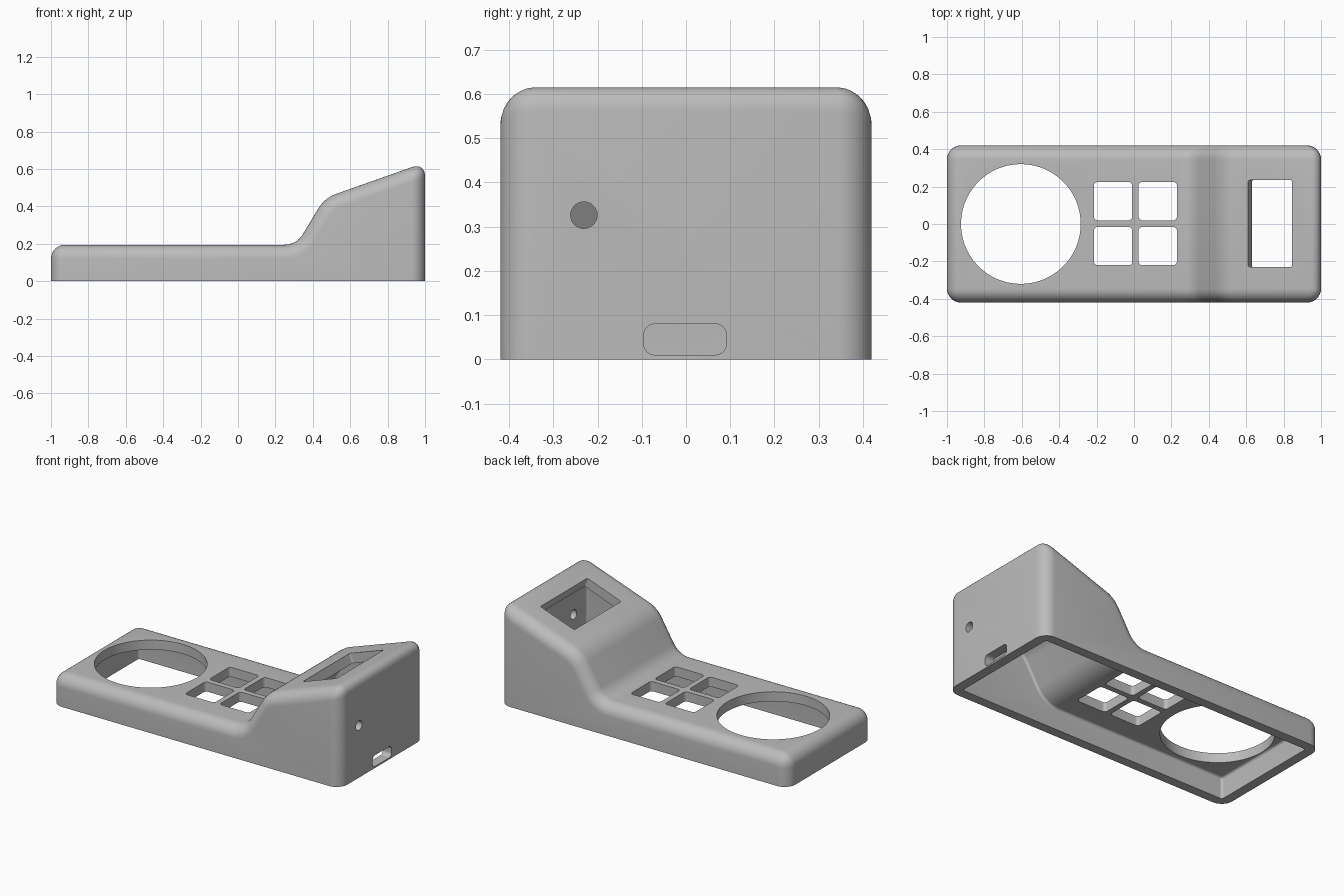
import bpy, bmesh, math
from mathutils import Matrix, Vector

if "Cube" in bpy.data.objects:
    bpy.data.objects.remove(bpy.data.objects["Cube"], do_unlink=True)

grey = bpy.data.materials.new("plain grey")
grey.use_nodes = True
colour = (0.5, 0.5, 0.5, 1)
grey.diffuse_color = colour
grey.node_tree.nodes["Principled BSDF"].inputs["Base Color"].default_value = colour


def fillet(corners, steps=8):
    """Round each (x, y, radius) corner of a closed outline."""
    out = []
    for i, (x, y, r) in enumerate(corners):
        p = Vector((x, y))
        if r == 0:
            out.append(p)
            continue
        a = (Vector(corners[i - 1][:2]) - p).normalized()
        b = (Vector(corners[(i + 1) % len(corners)][:2]) - p).normalized()
        half = a.angle(b) / 2
        centre = p + (a + b).normalized() * r / math.sin(half)
        start = p + a * r / math.tan(half) - centre
        end = p + b * r / math.tan(half) - centre
        turn = start.angle_signed(end)
        for k in range(steps + 1):
            t = -turn * k / steps
            c, s = math.cos(t), math.sin(t)
            out.append(centre + Vector((c * start.x - s * start.y,
                                        s * start.x + c * start.y)))
    return out


def rounded_rect(w, h, r):
    return fillet([(-w / 2, -h / 2, r), (w / 2, -h / 2, r),
                   (w / 2, h / 2, r), (-w / 2, h / 2, r)])


def circle(r, n=96):
    return [Vector((r * math.cos(math.tau * k / n), r * math.sin(math.tau * k / n)))
            for k in range(n)]


def prism(name, outline, depth, matrix, bevel=0):
    """Extrude an outline evenly about its plane, optionally rounding the case edges."""
    bm = bmesh.new()
    rings = [[bm.verts.new((p.x, p.y, z)) for p in outline] for z in (-depth / 2, depth / 2)]
    n = len(outline)
    bm.faces.new(rings[0][::-1])
    bm.faces.new(rings[1])
    for i in range(n):
        j = (i + 1) % n
        bm.faces.new((rings[0][i], rings[0][j], rings[1][j], rings[1][i]))
    bmesh.ops.transform(bm, matrix=matrix, verts=bm.verts)
    bmesh.ops.recalc_face_normals(bm, faces=bm.faces)
    if bevel:
        xmax = max(abs(v.co.x) for v in bm.verts)
        zmin = min(v.co.z for v in bm.verts)
        edges = []
        for e in bm.edges:
            a, b = (v.co for v in e.verts)
            on_floor = max(a.z, b.z) < zmin + 0.001
            across = abs(a.y - b.y) > 0.1
            if not on_floor and not (across and abs(a.x) < xmax - 0.001):
                edges.append(e)
        bmesh.ops.bevel(bm, geom=edges, offset=bevel, offset_type='OFFSET', segments=8,
                        profile=0.5, affect='EDGES', clamp_overlap=False)
    mesh = bpy.data.meshes.new(name)
    bm.to_mesh(mesh)
    bm.free()
    mesh.materials.append(grey)
    obj = bpy.data.objects.new(name, mesh)
    bpy.context.collection.objects.link(obj)
    return obj


sideways = Matrix.Rotation(math.pi / 2, 4, 'X')
# Local x becomes world y, local y becomes world z, depth runs along world x
endwise = Matrix(((0, 0, 1, 0), (1, 0, 0, 0), (0, 1, 0, 0), (0, 0, 0, 1)))

# Outer case and the matching hollow
case = prism("case_shell", fillet([(-1, 0, 0), (1, 0, 0), (1, 0.635, 0), (0.463, 0.445, 0.18),
                                   (0.313, 0.195, 0.115), (-1, 0.195, 0)]),
             0.84, sideways, 0.075)
cutters = [prism("hollow_cutter",
                 fillet([(-0.94, -0.1, 0), (0.94, -0.1, 0), (0.94, 0.55, 0),
                         (0.503, 0.395, 0.12), (0.347, 0.135, 0.175), (-0.94, 0.135, 0)]),
                 0.72, sideways, 0.015)]

# Large round opening
cutters.append(prism("dial_cutter", circle(0.32), 0.3, Matrix.Translation((-0.605, 0, 0.2))))

# Four key openings
for x in (-0.112, 0.127):
    for y in (-0.118, 0.122):
        cutters.append(prism("key_cutter", rounded_rect(0.205, 0.205, 0.02), 0.3,
                             Matrix.Translation((x, y, 0.2))))

# Screen opening, square to the sloping roof
slope = math.atan2(0.19, 0.537)
cutters.append(prism("screen_cutter", rounded_rect(0.249, 0.465, 0.01), 0.2,
                     Matrix.Translation((0.7275, 0.002, 0.5385))
                     @ Matrix.Rotation(-slope, 4, 'Y')))

# Cable slot and small round hole in the tall end
cutters.append(prism("slot_cutter", rounded_rect(0.187, 0.07, 0.025), 0.2,
                     Matrix.Translation((1, -0.002, 0.045)) @ endwise))
cutters.append(prism("hole_cutter", circle(0.03, 32), 0.2,
                     Matrix.Translation((1, -0.231, 0.326)) @ endwise))

# Cut everything out of the case
bpy.context.view_layer.objects.active = case
for cutter in cutters:
    cutter.hide_render = True
    mod = case.modifiers.new("cut", 'BOOLEAN')
    mod.operation = 'DIFFERENCE'
    mod.solver = 'EXACT'
    mod.object = cutter
    bpy.ops.object.modifier_apply(modifier=mod.name)
    bpy.data.objects.remove(cutter, do_unlink=True)

# Smooth the rounded edges, keep the cut edges crisp
bpy.ops.object.select_all(action='DESELECT')
case.select_set(True)
bpy.ops.object.shade_smooth_by_angle(angle=math.radians(30))
